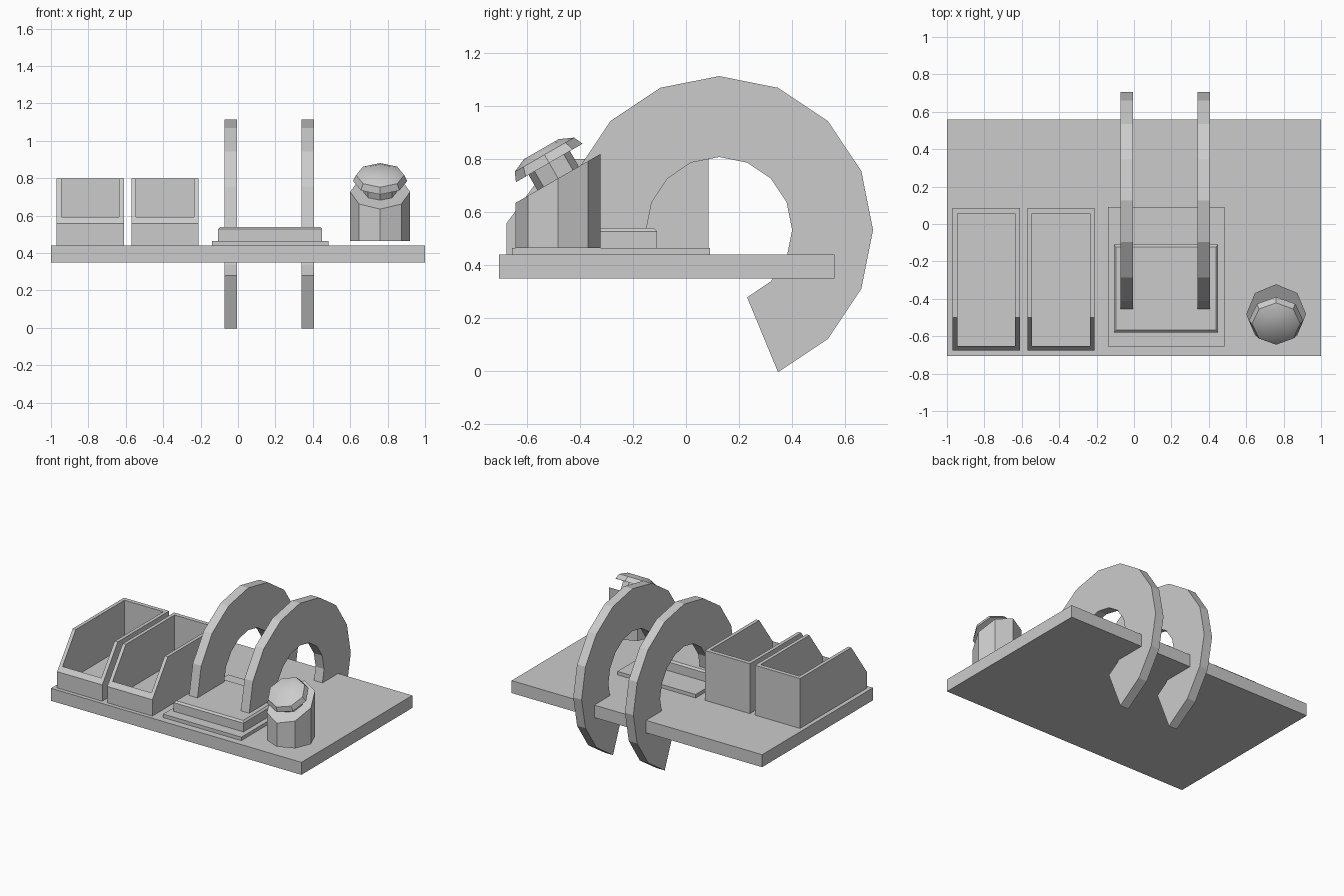
import bpy, bmesh
from math import sin, cos, radians, pi
from mathutils import Matrix

if "Cube" in bpy.data.objects:
    bpy.data.objects.remove(bpy.data.objects["Cube"])


def loft(name, rings, smooth=None):
    """Skin a stack of equal-length point rings and cap both ends."""
    bm = bmesh.new()
    loops = [[bm.verts.new(p) for p in ring] for ring in rings]
    n = len(loops[0])
    for a, b in zip(loops, loops[1:]):
        for i in range(n):
            j = (i + 1) % n
            bm.faces.new((a[i], a[j], b[j], b[i]))
    bm.faces.new(loops[0][::-1])
    bm.faces.new(loops[-1])
    bmesh.ops.recalc_face_normals(bm, faces=bm.faces)
    mesh = bpy.data.meshes.new(name)
    bm.to_mesh(mesh)
    bm.free()
    obj = bpy.data.objects.new(name, mesh)
    bpy.context.collection.objects.link(obj)
    if smooth:
        bpy.ops.object.select_all(action='DESELECT')
        obj.select_set(True)
        bpy.context.view_layer.objects.active = obj
        bpy.ops.object.shade_smooth_by_angle(angle=radians(smooth))
    return obj


def rect(x0, x1, y0, y1, z):
    return [(x0, y0, z), (x1, y0, z), (x1, y1, z), (x0, y1, z)]


def octagon(r, z):
    return [(r * cos(i * pi / 4), r * sin(i * pi / 4), z) for i in range(8)]


# base plate and stepped pedestal
loft("base_plate", [rect(-1, 1, -.705, .56, z) for z in (.35, .44)])
loft("pedestal_lower", [rect(-.14, .485, -.655, .09, z) for z in (.44, .465)])
loft("pedestal_upper", [rect(-.107, .45, -.58, -.11, .465),
                        rect(-.107, .45, -.58, -.11, .528),
                        rect(-.095, .438, -.568, -.122, .54)])


# open bins with a sloping front lip
def bin_ring(x0, x1, y0, y1, z=None):
    plan = [(x0, y0), (x1, y0), (x1, -.5), (x1, y1), (x0, y1), (x0, -.5)]
    lip = lambda y: min(.8, .8 + (y + .5) * 1.37)
    return [(x, y, lip(y) if z is None else z) for x, y in plan]


for side, x in (("left", -.97), ("right", -.57)):
    outer = (x, x + .36, -.677, .085)
    inner = (x + .025, x + .335, -.652, .055)
    loft("bin_" + side, [bin_ring(*outer, .44), bin_ring(*outer),
                         bin_ring(*inner), bin_ring(*inner, .465)])

# curved hooks that sweep from the pedestal over and under the plate
for side, x in (("left", -.073), ("right", .34)):
    rings = []
    for k in range(12):
        a = radians(180 - 22.5 * k)
        rings.append([(x + dx, .125 + r * cos(a), .533 + r * sin(a))
                      for dx, r in ((0, .58), (.067, .58), (.067, .275), (0, .275))])
    loft("hook_" + side, rings)

# octagonal post with a slanted top
cx, cy, tilt = .76, -.482, radians(30)
foot = [(cx + x, cy + y, z) for x, y, z in octagon(.16, .465)]
head = [(x, y, .7275 + (y - cy) * .577) for x, y, z in foot]
loft("post", [foot, head])

# tilted neck and cap
place = Matrix.Translation((cx, cy, .7275)) @ Matrix.Rotation(tilt, 4, 'X')
neck = loft("knob_neck", [octagon(.09, 0), octagon(.09, .07)])
cap = loft("knob_cap", [octagon(.145, .067), octagon(.129, .103),
                        octagon(.076, .127)], smooth=30)
for obj in (neck, cap):
    obj.matrix_world = place
